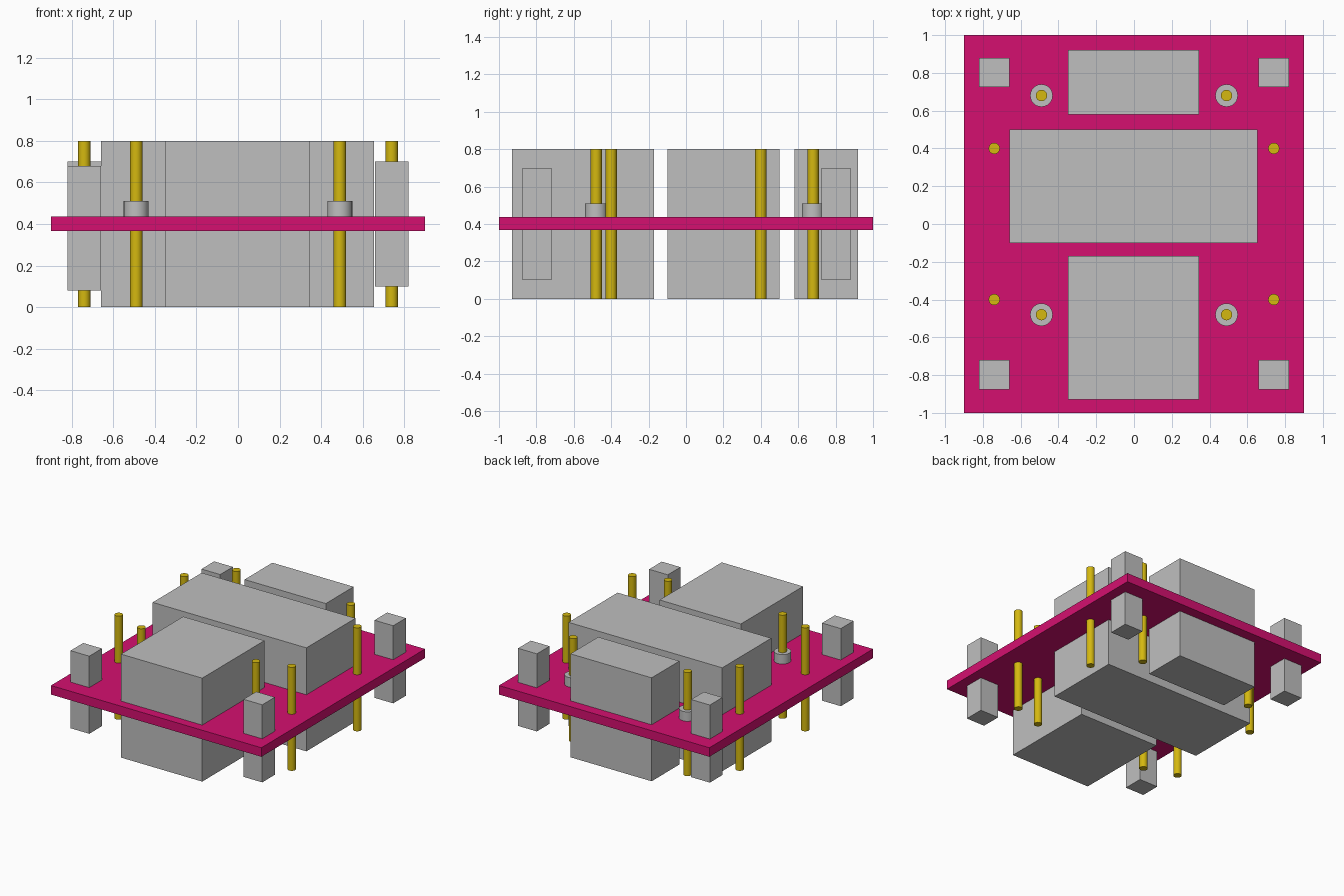
import bpy, bmesh
from mathutils import Matrix, Vector

if "Cube" in bpy.data.objects:
    bpy.data.objects.remove(bpy.data.objects["Cube"])


def material(name, rgb):
    m = bpy.data.materials.new(name)
    m.diffuse_color = (*rgb, 1.0)
    m.use_nodes = True
    m.node_tree.nodes["Principled BSDF"].inputs["Base Color"].default_value = m.diffuse_color
    return m


PINK = material("magenta_board", (0.66, 0.005, 0.16))
GREY = material("light_grey", (0.52, 0.52, 0.52))
GOLD = material("gold", (0.66, 0.48, 0.005))


def finish(bm, name, mat):
    mesh = bpy.data.meshes.new(name)
    bm.to_mesh(mesh)
    bm.free()
    mesh.materials.append(mat)
    obj = bpy.data.objects.new(name, mesh)
    bpy.context.collection.objects.link(obj)
    return obj


def box(name, lo, hi, mat):
    lo, hi = Vector(lo), Vector(hi)
    bm = bmesh.new()
    bmesh.ops.create_cube(bm, size=1, matrix=Matrix.Translation((lo + hi) / 2)
                          @ Matrix.Diagonal((*(hi - lo), 1)))
    return finish(bm, name, mat)


def cylinder(name, x, y, z0, z1, radius, sides, mat):
    bm = bmesh.new()
    bmesh.ops.create_cone(bm, cap_ends=True, segments=sides, radius1=radius,
                          radius2=radius, depth=z1 - z0,
                          matrix=Matrix.Translation((x, y, (z0 + z1) / 2)))
    obj = finish(bm, name, mat)
    bpy.context.view_layer.objects.active = obj
    obj.select_set(True)
    bpy.ops.object.shade_smooth_by_angle(angle=0.7)
    obj.select_set(False)


# Flat board through the middle of everything
box("board", (-0.9, -1, 0.367), (0.9, 1, 0.437), PINK)

# Large blocks passing through the board
box("front_block", (-0.35, -0.93, 0), (0.345, -0.17, 0.8), GREY)
box("middle_block", (-0.66, -0.1, 0), (0.655, 0.5, 0.8), GREY)
box("back_block", (-0.35, 0.58, 0), (0.345, 0.92, 0.8), GREY)

# Small corner blocks; the front left one sits slightly lower
for sx, side in ((-1, "left"), (1, "right")):
    for y0, end in ((-0.875, "front"), (0.725, "back")):
        x0 = 0.74 * sx - 0.08
        z0 = 0.08 if (side, end) == ("left", "front") else 0.1
        box(f"corner_block_{end}_{side}", (x0, y0, z0),
            (x0 + 0.16, y0 + 0.155, z0 + 0.6), GREY)

    # Inner pins with collars on top of the board
    for y, end in ((-0.48, "front"), (0.68, "back")):
        cylinder(f"inner_pin_{end}_{side}", 0.49 * sx, y, 0, 0.8, 0.03, 16, GOLD)
        cylinder(f"collar_{end}_{side}", 0.49 * sx, y, 0.42, 0.51, 0.06, 24, GREY)

    # Outer pins
    for y, end in ((-0.4, "front"), (0.4, "back")):
        cylinder(f"outer_pin_{end}_{side}", 0.74 * sx, y, 0, 0.8, 0.03, 16, GOLD)
